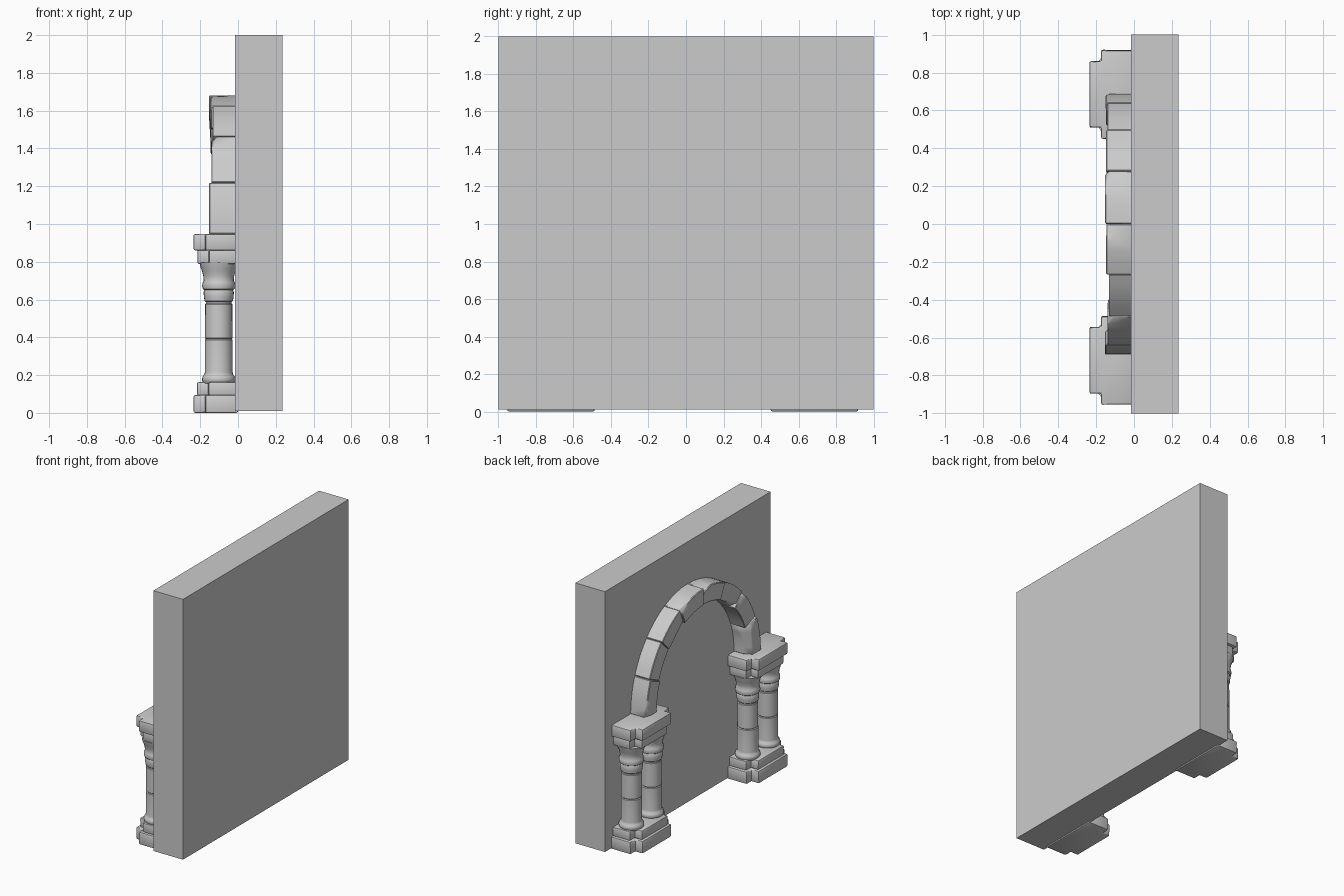
import bpy, bmesh, math, random
from mathutils import Vector

if "Cube" in bpy.data.objects:
    bpy.data.objects.remove(bpy.data.objects["Cube"])
random.seed(4)


def finish(bm, name, bevel=0.0, segs=2):
    bmesh.ops.recalc_face_normals(bm, faces=bm.faces[:])
    if bevel:
        edges = [e for e in bm.edges if len(e.link_faces) == 2
                 and e.calc_face_angle(0) > math.radians(30)]
        bmesh.ops.bevel(bm, geom=edges, offset=bevel, segments=segs, profile=0.5,
                        affect='EDGES', clamp_overlap=True)
    me = bpy.data.meshes.new(name)
    bm.to_mesh(me)
    bm.free()
    ob = bpy.data.objects.new(name, me)
    bpy.context.collection.objects.link(ob)
    bpy.ops.object.select_all(action='DESELECT')
    ob.select_set(True)
    bpy.context.view_layer.objects.active = ob
    bpy.ops.object.shade_smooth_by_angle(angle=math.radians(35))
    return ob


def box(name, lo, hi):
    bm = bmesh.new()
    bmesh.ops.create_cube(bm, size=1)
    for v in bm.verts:
        v.co = [(a + b) / 2 + c * (b - a) for a, b, c in zip(lo, hi, v.co)]
    return finish(bm, name)


def slab(name, cy, z0, z1, inset, bevel=0.009):
    """Stepped stone slab: broad at the wall, narrower front block."""
    xa, xb = -0.173 + inset, -0.235 + inset
    ya, yb = 0.233 - inset, 0.175 - inset
    plan = [(0, -ya), (xa, -ya), (xa, -yb), (xb, -yb),
            (xb, yb), (xa, yb), (xa, ya), (0, ya)]
    bm = bmesh.new()
    f = bm.faces.new([bm.verts.new((x, cy + y, z0)) for x, y in plan])
    top = bmesh.ops.extrude_face_region(bm, geom=[f])['geom']
    for v in top:
        if isinstance(v, bmesh.types.BMVert):
            v.co.z = z1
            # slightly worn, uneven upper corners
            v.co.y += random.uniform(-0.003, 0.003)
    return finish(bm, name, bevel)


def lathe(name, profile, cx, cy, n=24):
    bm = bmesh.new()
    rings = [[bm.verts.new((cx + r * math.cos(2 * math.pi * i / n),
                            cy + r * math.sin(2 * math.pi * i / n), z))
              for i in range(n)] for r, z in profile]
    for a, b in zip(rings, rings[1:]):
        for i in range(n):
            bm.faces.new((a[i], a[(i + 1) % n], b[(i + 1) % n], b[i]))
    bm.faces.new(rings[0])
    bm.faces.new(rings[-1])
    return finish(bm, name)


# Wall
box("wall", (-0.015, -1, 0.01), (0.235, 1, 2))

# Column profile: base ring, shaft drums with joints, neck ring, flared capital
COLUMN = [(0.080, 0.155), (0.087, 0.168), (0.089, 0.180), (0.085, 0.193),
          (0.076, 0.203), (0.074, 0.215), (0.074, 0.386), (0.069, 0.391),
          (0.073, 0.396), (0.072, 0.575), (0.068, 0.580), (0.068, 0.586),
          (0.075, 0.592), (0.079, 0.615), (0.080, 0.640), (0.076, 0.650),
          (0.084, 0.656), (0.088, 0.672), (0.085, 0.690), (0.080, 0.700),
          (0.082, 0.725), (0.088, 0.750), (0.096, 0.770), (0.102, 0.795)]

# Twin-column supports
for side, cy in (("left", 0.685), ("right", -0.72)):
    slab(side + "_plinth", cy, 0.0, 0.095, 0.0)
    slab(side + "_column_base", cy, 0.092, 0.163, 0.018)
    for k, dy in (("outer", 0.12), ("inner", -0.12)):
        lathe(f"{side}_{k}_column", COLUMN, -0.102, cy + dy)
    slab(side + "_lower_abacus", cy, 0.788, 0.863, 0.020)
    slab(side + "_upper_abacus", cy, 0.860, 0.948, 0.0)

# Arch: separate stones on an ellipse, with broken corners
F = Vector((-1, 0, 0))
ZC = 0.945


def arch_point(t, outer, x):
    a, b = (0.69, 0.735) if outer else (0.56, 0.605)
    return Vector((x, a * math.cos(t), ZC + b * math.sin(t)))


ANGLES = [0, 22, 44, 66, 90, 113, 135, 158, 180]
FRONT = [-0.150, -0.141, -0.147, -0.154, -0.147, -0.133, -0.141, -0.154]
# stone: (end, outer edge?, depth along front, radial depth, length along arch)
CHIPS = {0: (0, True, 0.025, 0.06, 0.15), 2: (1, False, 0.03, 0.03, 0.09),
         3: (0, True, 0.02, 0.05, 0.12), 4: (0, True, 0.115, 0.035, 0.12),
         5: (1, False, 0.05, 0.04, 0.12), 6: (0, True, 0.03, 0.04, 0.10),
         7: (0, False, 0.09, 0.05, 0.18)}

for i, xf in enumerate(FRONT):
    t0, t1 = math.radians(ANGLES[i] + 0.1), math.radians(ANGLES[i + 1] - 0.1)
    bm = bmesh.new()
    n, rows = 4, []
    for j in range(n + 1):
        t = t0 + (t1 - t0) * j / n
        rows.append([bm.verts.new(arch_point(t, o, x)) for o, x in
                     ((True, 0), (True, xf), (False, xf + 0.003), (False, 0))])
    for a, b in zip(rows, rows[1:]):
        for k in range(4):
            bm.faces.new((a[k], a[(k + 1) % 4], b[(k + 1) % 4], b[k]))
    bm.faces.new(rows[0])
    bm.faces.new(rows[-1])
    if i in CHIPS:
        end, outer, df, dr, dt = CHIPS[i]
        t = t1 if end else t0
        p = arch_point(t, outer, xf)
        rad = Vector((0, math.cos(t), math.sin(t))) * (1 if outer else -1)
        tan = Vector((0, -math.sin(t), math.cos(t))) * (1 if end else -1)
        nrm = (F / df + rad / dr + tan / dt)
        bmesh.ops.bisect_plane(bm, geom=bm.verts[:] + bm.edges[:] + bm.faces[:],
                               plane_co=p - F * df, plane_no=nrm.normalized(),
                               clear_outer=True)
        bmesh.ops.holes_fill(bm, edges=[e for e in bm.edges if e.is_boundary], sides=0)
    finish(bm, f"arch_stone_{i + 1}", 0.005, 1)
